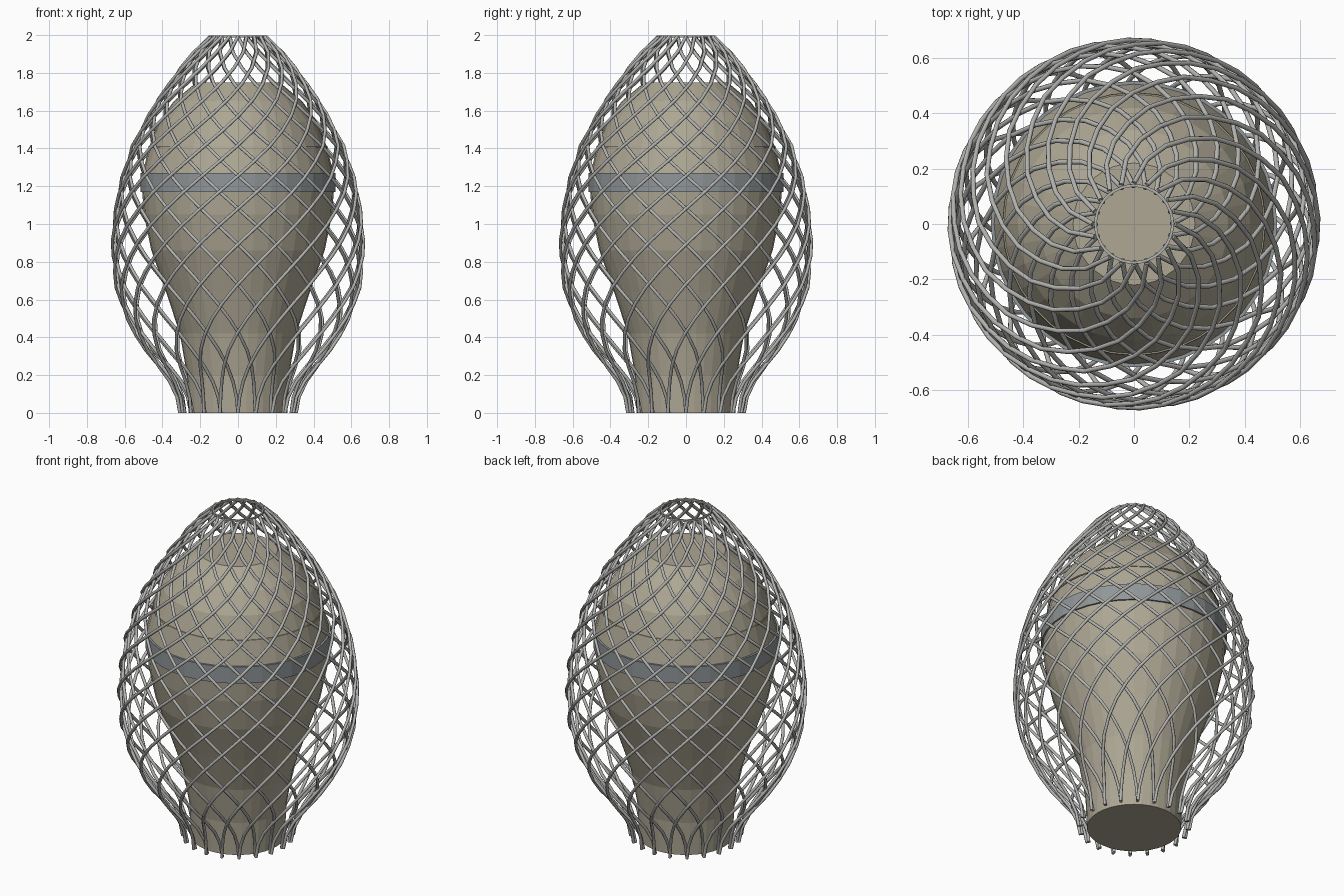
import bpy, bmesh, math

if "Cube" in bpy.data.objects:
    bpy.data.objects.remove(bpy.data.objects["Cube"])


def material(name, rgb):
    m = bpy.data.materials.new(name)
    m.use_nodes = True
    m.diffuse_color = (*rgb, 1)
    m.node_tree.nodes["Principled BSDF"].inputs["Base Color"].default_value = (*rgb, 1)
    return m


stone = material("warm stone", (0.42, 0.385, 0.295))
glass = material("blue grey band", (0.28, 0.305, 0.315))
steel = material("steel grey", (0.45, 0.45, 0.435))


def lathe(name, profile, mat, sides=36, closed=False):
    """Revolve (radius, height) points; closed makes a ring, open gets caps."""
    bm = bmesh.new()
    rings = []
    for r, z in profile:
        rings.append([bm.verts.new((r * math.cos(math.tau * i / sides),
                                    r * math.sin(math.tau * i / sides), z))
                      for i in range(sides)])
    pairs = list(zip(rings, rings[1:]))
    if closed:
        pairs.append((rings[-1], rings[0]))
    else:
        bm.faces.new(rings[0][::-1])
        bm.faces.new(rings[-1])
    for a, b in pairs:
        for i in range(sides):
            j = (i + 1) % sides
            bm.faces.new((a[i], a[j], b[j], b[i]))
    bmesh.ops.recalc_face_normals(bm, faces=bm.faces)
    me = bpy.data.meshes.new(name)
    bm.to_mesh(me)
    bm.free()
    me.materials.append(mat)
    ob = bpy.data.objects.new(name, me)
    bpy.context.collection.objects.link(ob)
    return ob


# Inner tower, its band and a thin seam
lathe("tower_body", [(.262, 0), (.27, .2), (.308, .42), (.381, .64), (.459, .86),
                     (.498, 1.05), (.508, 1.18), (.505, 1.27), (.47, 1.41),
                     (.42, 1.54), (.34, 1.65), (.22, 1.75)], stone)
lathe("tower_band", [(.49, 1.17), (.517, 1.17), (.517, 1.27), (.49, 1.27)], glass, closed=True)
lathe("tower_seam", [(.46, 1.405), (.476, 1.405), (.474, 1.413), (.46, 1.413)], stone, closed=True)

# Thin rim closing the mouth of the shell
lathe("shell_rim", [(.134, 1.988), (.144, 1.988), (.144, 1.999), (.134, 1.999)], steel, closed=True)

# Lattice shell outline
SHELL = [(.308, 0), (.326, .1), (.382, .2), (.47, .3), (.54, .41), (.604, .53),
         (.65, .68), (.667, .87), (.66, 1.0), (.63, 1.2), (.558, 1.42),
         (.439, 1.64), (.294, 1.84), (.21, 1.94), (.148, 1.992)]
TOP = SHELL[-1][1]


def shell_radius(z):
    for (r0, z0), (r1, z1) in zip(SHELL, SHELL[1:]):
        if z <= z1:
            return r0 + (r1 - r0) * (z - z0) / (z1 - z0)
    return SHELL[-1][0]


def twist(z):
    """Near vertical at the foot, tightening upward to a half turn."""
    return math.pi * (z / TOP) ** 1.5


# Crossing spiral strands, one family lying just inside the other
STRANDS, STEPS = 20, 24
for name, way, inset in (("outer_strands", 1, 0), ("inner_strands", -1, 0.012)):
    cu = bpy.data.curves.new(name, "CURVE")
    cu.dimensions = "3D"
    cu.bevel_depth = 0.009
    cu.bevel_resolution = 2
    cu.use_fill_caps = True
    for s in range(STRANDS):
        sp = cu.splines.new("POLY")
        sp.points.add(STEPS)
        sp.use_smooth = True
        for k, p in enumerate(sp.points):
            z = TOP * k / STEPS
            a = -math.pi / 2 + math.tau * s / STRANDS + way * twist(z)
            r = shell_radius(z) - inset
            p.co = (r * math.cos(a), r * math.sin(a), z, 1)
    cu.materials.append(steel)
    bpy.context.collection.objects.link(bpy.data.objects.new(name, cu))
